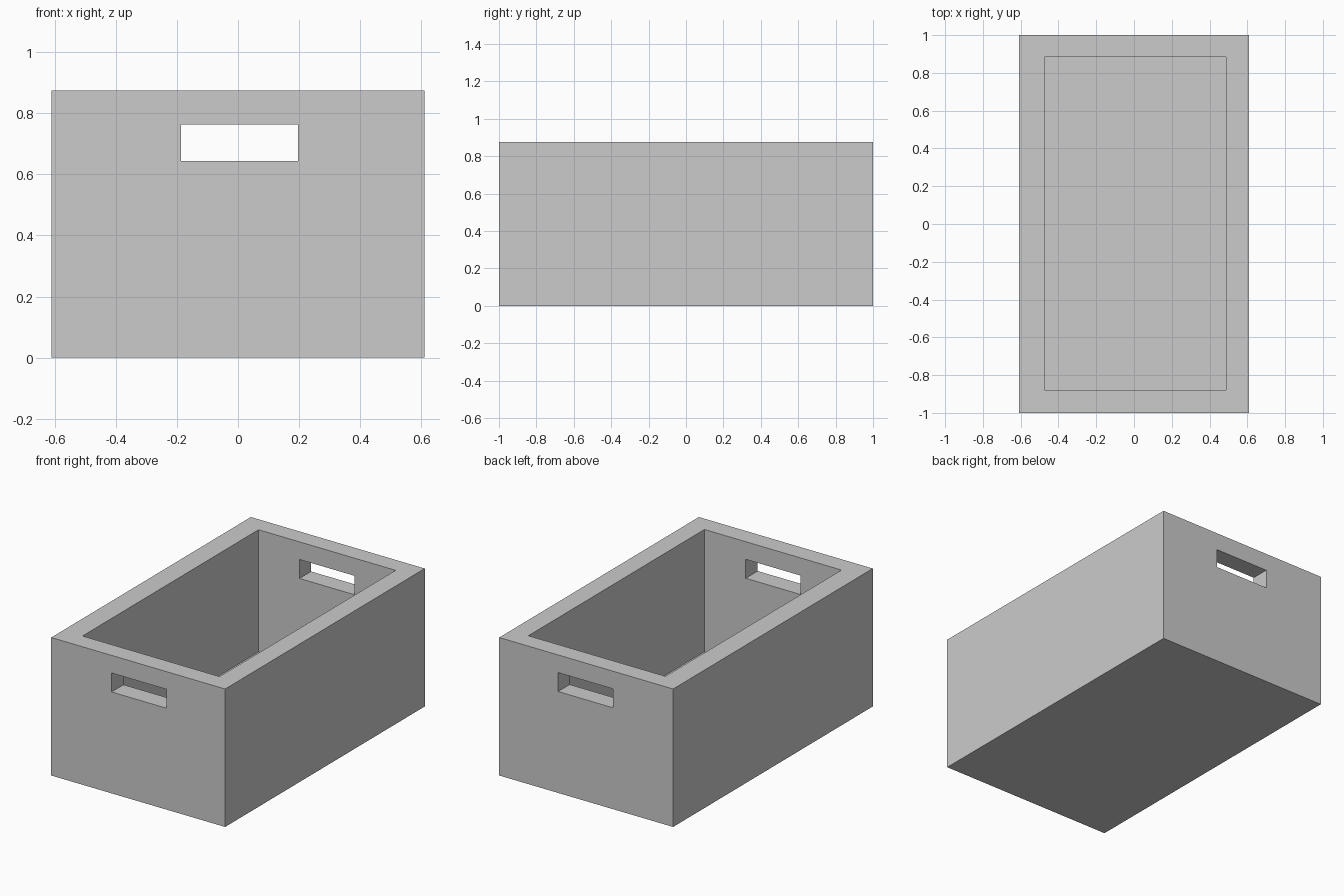
import bpy

if "Cube" in bpy.data.objects:
    bpy.data.objects.remove(bpy.data.objects["Cube"])


def box(name, lo, hi):
    """Axis-aligned box between two corners."""
    centre = [(a + b) / 2 for a, b in zip(lo, hi)]
    bpy.ops.mesh.primitive_cube_add(size=1, location=centre)
    obj = bpy.context.object
    obj.name = name
    obj.scale = [b - a for a, b in zip(lo, hi)]
    bpy.ops.object.transform_apply(location=True, rotation=False, scale=True)
    return obj


def cut(target, cutter):
    """Subtract the cutter from the target, then remove the cutter."""
    mod = target.modifiers.new(cutter.name, 'BOOLEAN')
    mod.operation = 'DIFFERENCE'
    mod.solver = 'EXACT'
    mod.object = cutter
    bpy.context.view_layer.objects.active = target
    bpy.ops.object.modifier_apply(modifier=mod.name)
    bpy.data.objects.remove(cutter, do_unlink=True)


# Solid outer block of the crate
crate = box("crate", (-0.61, -1, 0), (0.61, 1, 0.875))

# Open-topped storage space, slightly off centre
cut(crate, box("cavity_cutter", (-0.475, -0.88, 0.10), (0.487, 0.884, 1.1)))

# Hand holes through the front and back walls
cut(crate, box("handle_cutter", (-0.187, -1.2, 0.643), (0.197, 1.2, 0.763)))
